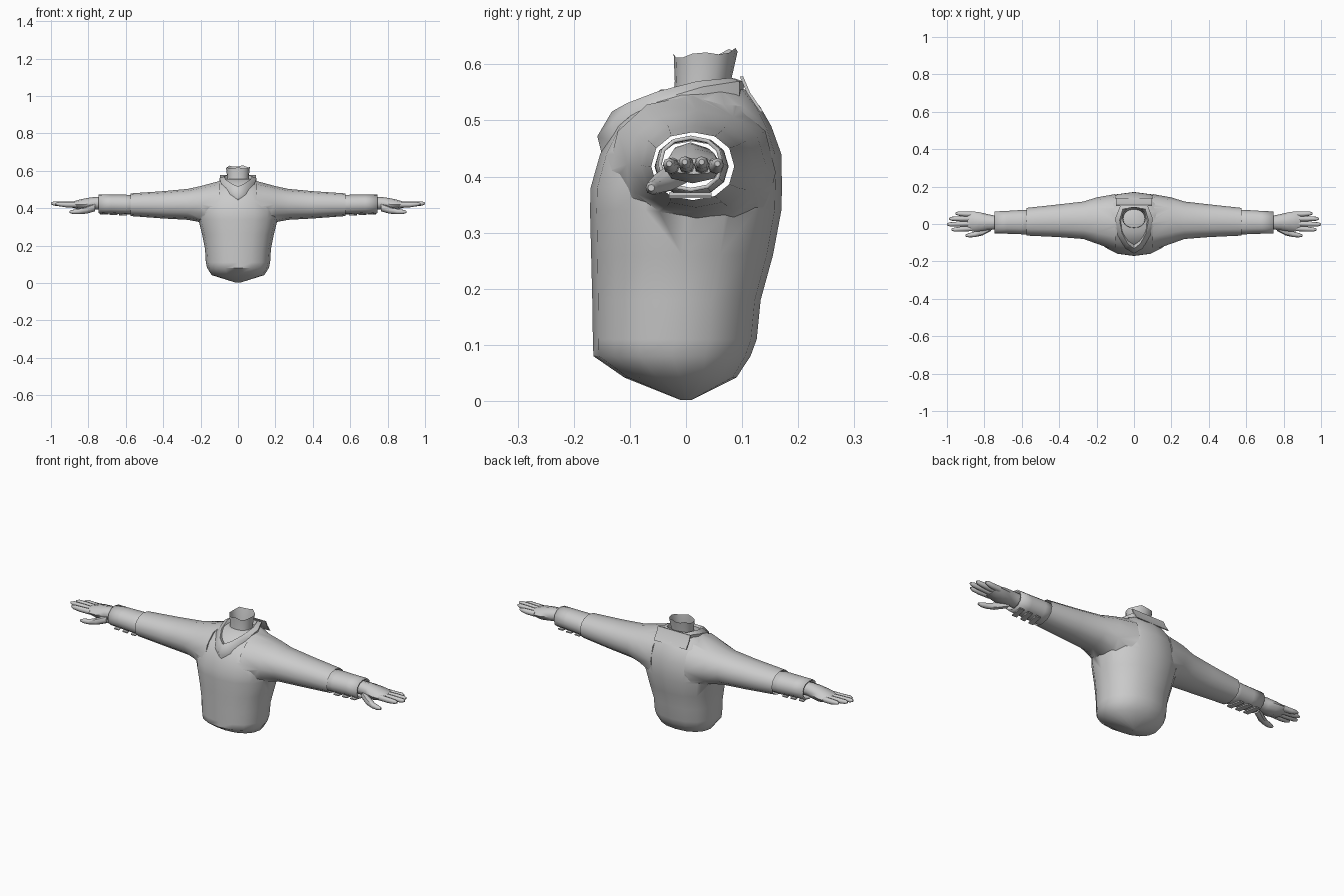
import bpy, bmesh, math
from mathutils import Vector

if "Cube" in bpy.data.objects:
    bpy.data.objects.remove(bpy.data.objects["Cube"])


def oval(n, rx, a0, a1, power=2.2):
    """Points of a rounded oval: half width rx, other axis from a0 to a1."""
    pts = []
    for i in range(n):
        t = 2 * math.pi * i / n
        c, s = math.cos(t), math.sin(t)
        u = math.copysign(abs(c) ** (2 / power), c)
        v = math.copysign(abs(s) ** (2 / power), s)
        pts.append((rx * u, (a0 + a1) / 2 + (a1 - a0) / 2 * v))
    return pts


def z_ring(z, rx, y0, y1, n=16):
    return [Vector((x, y, z)) for x, y in oval(n, rx, y0, y1)]


def x_ring(x, y0, y1, z0, z1, n=12):
    c = (y0 + y1) / 2
    return [Vector((x, c + u, v)) for u, v in oval(n, (y1 - y0) / 2, z0, z1)]


def loft(name, rings, caps=(True, True), mirror=False, closed=False, angle=50):
    bm = bmesh.new()
    vs = [[bm.verts.new(p) for p in r] for r in rings]
    n = len(rings[0])
    pairs = list(zip(vs, vs[1:])) + ([(vs[-1], vs[0])] if closed else [])
    for a, b in pairs:
        for i in range(n):
            j = (i + 1) % n
            bm.faces.new((a[i], a[j], b[j], b[i]))
    if not closed:
        for use, r in zip(caps, (vs[0], vs[-1])):
            if use:
                bm.faces.new(r)
    bmesh.ops.recalc_face_normals(bm, faces=bm.faces)
    me = bpy.data.meshes.new(name)
    bm.to_mesh(me)
    bm.free()
    ob = bpy.data.objects.new(name, me)
    bpy.context.collection.objects.link(ob)
    smooth(ob, angle)
    if mirror:
        ob.modifiers.new("mirror", 'MIRROR')
    return ob


def smooth(ob, angle):
    bpy.ops.object.select_all(action='DESELECT')
    ob.select_set(True)
    bpy.context.view_layer.objects.active = ob
    bpy.ops.object.shade_smooth_by_angle(angle=math.radians(angle))


# Sweater body: z, half width, front y, back y
body = loft("sweater", [z_ring(*r) for r in (
    (0.002, 0.012, -0.01, 0.01), (0.042, 0.14, -0.11, 0.09),
    (0.08, 0.165, -0.165, 0.115), (0.11, 0.172, -0.166, 0.126),
    (0.18, 0.176, -0.167, 0.133), (0.26, 0.192, -0.169, 0.155),
    (0.34, 0.212, -0.171, 0.17), (0.38, 0.215, -0.17, 0.171),
    (0.44, 0.205, -0.153, 0.17), (0.49, 0.175, -0.127, 0.152),
    (0.525, 0.135, -0.09, 0.132), (0.555, 0.085, -0.045, 0.105))])

# Sleeves, flaring into the chest and joined to the body
END = 0.575
for s in (1, -1):
    sleeve = loft("sleeve", [x_ring(s * r[0], *r[1:]) for r in (
        (0.10, -0.14, 0.16, 0.27, 0.545), (0.20, -0.105, 0.142, 0.325, 0.518),
        (0.27, -0.08, 0.12, 0.338, 0.503), (0.40, -0.07, 0.105, 0.345, 0.491),
        (END, -0.062, 0.086, 0.358, 0.479))])
    mod = body.modifiers.new("join", 'BOOLEAN')
    mod.operation, mod.solver, mod.object = 'UNION', 'EXACT', sleeve
    bpy.context.view_layer.objects.active = body
    bpy.ops.object.modifier_apply(modifier=mod.name)
    bpy.data.objects.remove(sleeve)
bm = bmesh.new()
bm.from_mesh(body.data)
ends = [f for f in bm.faces if abs(f.calc_center_median().x) > END - 0.002]
bmesh.ops.delete(bm, geom=ends, context='FACES')
bm.to_mesh(body.data)
bm.free()
smooth(body, 60)

# Folded collar: four half loops (outer hem, bulge, top, inside), back to front
loops = (
    ((0, .100, .545), (.07, .095, .543), (.097, .03, .53), (.085, -.06, .495),
     (.045, -.125, .458), (0, -.148, .432)),
    ((0, .105, .568), (.075, .095, .57), (.10, .03, .56), (.088, -.06, .533),
     (.045, -.132, .495), (0, -.158, .472)),
    ((0, .090, .574), (.06, .08, .576), (.077, .02, .57), (.064, -.05, .552),
     (.034, -.105, .531), (0, -.132, .516)),
    ((0, .080, .545), (.05, .07, .545), (.062, .02, .54), (.05, -.04, .527),
     (.025, -.08, .51), (0, -.1, .495)))
loft("collar", [[Vector(p) for p in h] +
                [Vector((-x, y, z)) for x, y, z in h[-2:0:-1]] for h in loops],
     closed=True, angle=60)

# Collar flap hanging at the back
loft("collar_flap", [[Vector((x, y + dy, z)) for x, dy in
                      ((-.097, 0), (.097, 0), (.097, .006), (-.097, .006))]
                     for y, z in ((.096, .578), (.108, .55), (.132, .515))], angle=30)

# Open neck, rim rising unevenly towards the back
rim = z_ring(0.615, 0.064, -0.022, 0.092)
for i, p in enumerate(rim):
    p.z += 0.15 * max(0, p.y - 0.02) + (0.004 if i % 3 == 0 else -0.003)
loft("neck", [z_ring(0.52, 0.058, -0.025, 0.075),
              z_ring(0.57, 0.058, -0.02, 0.08), rim], caps=(True, False))

# Forearm guards
guard = loft("forearm_guard", [x_ring(*r) for r in (
    (0.54, -.056, .076, .366, .470), (0.60, -.055, .075, .366, .472),
    (0.68, -.052, .070, .370, .472), (0.745, -.050, .067, .373, .473))],
    caps=(False, False), mirror=True)
shell = guard.modifiers.new("thickness", 'SOLIDIFY')
shell.thickness = 0.007

# Straps under each guard
for i, x in enumerate((0.615, 0.665, 0.715)):
    z = 0.362 + i * 0.002
    loft(f"guard_strap_{i + 1}", [[Vector((x + dx + k, y, z + dz)) for dx, dz in
         ((-.014, 0), (.014, 0), (.014, .006), (-.014, .006))]
         for y, k, dz0 in ((-.03, -.008, 0), (.045, .008, 0))], mirror=True, angle=30)


def limb(name, pts):
    """Tube along x: each point is x, y, z, y radius, z radius."""
    loft(name, [x_ring(x, y - a, y + a, z - b, z + b, 8) for x, y, z, a, b in pts],
         mirror=True)


# Hands
limb("palm", ((.68, .008, .425, .038, .036), (.75, .008, .427, .038, .034),
              (.785, .010, .424, .043, .034), (.83, .012, .419, .052, .031),
              (.865, .014, .419, .053, .022), (.89, .014, .418, .049, .014)))
limb("thumb", ((.765, -.015, .405, .022, .022), (.81, -.04, .390, .021, .019),
               (.85, -.055, .382, .015, .014), (.88, -.060, .380, .012, .012),
               (.90, -.062, .380, .006, .006)))
for i, (y0, y1, tip) in enumerate(((-.024, -.030, .975), (.002, -.002, 1.0),
                                   (.028, .028, .988), (.052, .056, .955))):
    z = 0.419 + (0.003 if i in (1, 2) else 0)
    m = (0.87 + tip) / 2
    limb(f"finger_{i + 1}", ((.865, y0, .419, .014, .015),
                             (m, (y0 + y1) / 2, z, .0135, .014),
                             (tip - .015, y1, z + .003, .011, .011),
                             (tip, y1, z + .004, .005, .005)))
